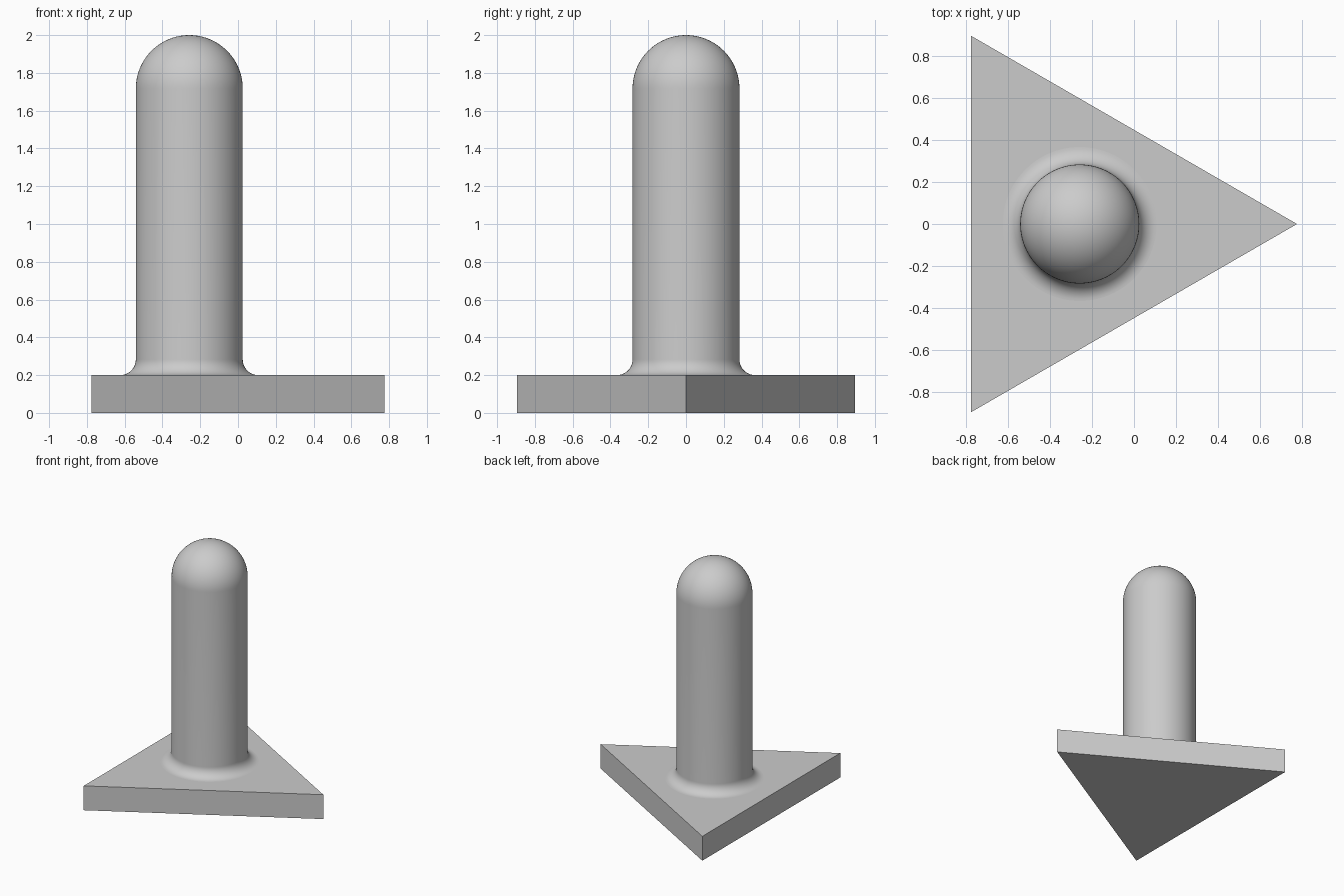
import bpy, bmesh, math
from mathutils import Matrix, Vector

if "Cube" in bpy.data.objects:
    bpy.data.objects.remove(bpy.data.objects["Cube"])

CX = -0.258          # shared centre line of plate and post
PLATE_R, PLATE_H = 1.033, 0.2
POST_R, FILLET, TOP = 0.283, 0.083, 2.0

grey = bpy.data.materials.new("plain grey")
grey.diffuse_color = (0.6, 0.6, 0.6, 1)
grey.use_nodes = True
grey.node_tree.nodes["Principled BSDF"].inputs["Base Color"].default_value = grey.diffuse_color


def add_object(name, bm):
    bmesh.ops.recalc_face_normals(bm, faces=bm.faces)
    mesh = bpy.data.meshes.new(name)
    bm.to_mesh(mesh)
    bm.free()
    mesh.materials.append(grey)
    ob = bpy.data.objects.new(name, mesh)
    bpy.context.collection.objects.link(ob)
    return ob


# Triangular base plate, one corner pointing to +x
bm = bmesh.new()
bmesh.ops.create_cone(bm, cap_ends=True, segments=3, radius1=PLATE_R, radius2=PLATE_R, depth=PLATE_H)
tip = max(bm.verts, key=lambda v: v.co.x).co
turn = -min((math.atan2(v.co.y, v.co.x) for v in bm.verts), key=abs)
bmesh.ops.transform(bm, verts=bm.verts, matrix=Matrix.Translation((CX, 0, PLATE_H / 2)) @ Matrix.Rotation(turn, 4, 'Z'))
add_object("base_plate", bm)

# Round post: sunk foot, concave fillet, straight shaft, domed top
profile = [(0, PLATE_H - 0.02), (POST_R + FILLET, PLATE_H - 0.02)]
for i in range(13):
    a = math.radians(90 * i / 12)
    profile.append((POST_R + FILLET * (1 - math.sin(a)), PLATE_H + FILLET * (1 - math.cos(a))))
for i in range(25):
    a = math.radians(90 * i / 24)
    profile.append((POST_R * math.cos(a), TOP - POST_R + POST_R * math.sin(a)))
profile[-1] = (0, TOP)

bm = bmesh.new()
verts = [bm.verts.new((CX + r, 0, z)) for r, z in profile]
edges = [bm.edges.new(pair) for pair in zip(verts, verts[1:])]
bmesh.ops.spin(bm, geom=verts + edges, cent=Vector((CX, 0, 0)), axis=(0, 0, 1), angle=math.tau, steps=96)
bmesh.ops.remove_doubles(bm, verts=bm.verts, dist=0.0005)
post = add_object("round_post", bm)

bpy.context.view_layer.objects.active = post
post.select_set(True)
bpy.ops.object.shade_smooth_by_angle(angle=math.radians(40))
